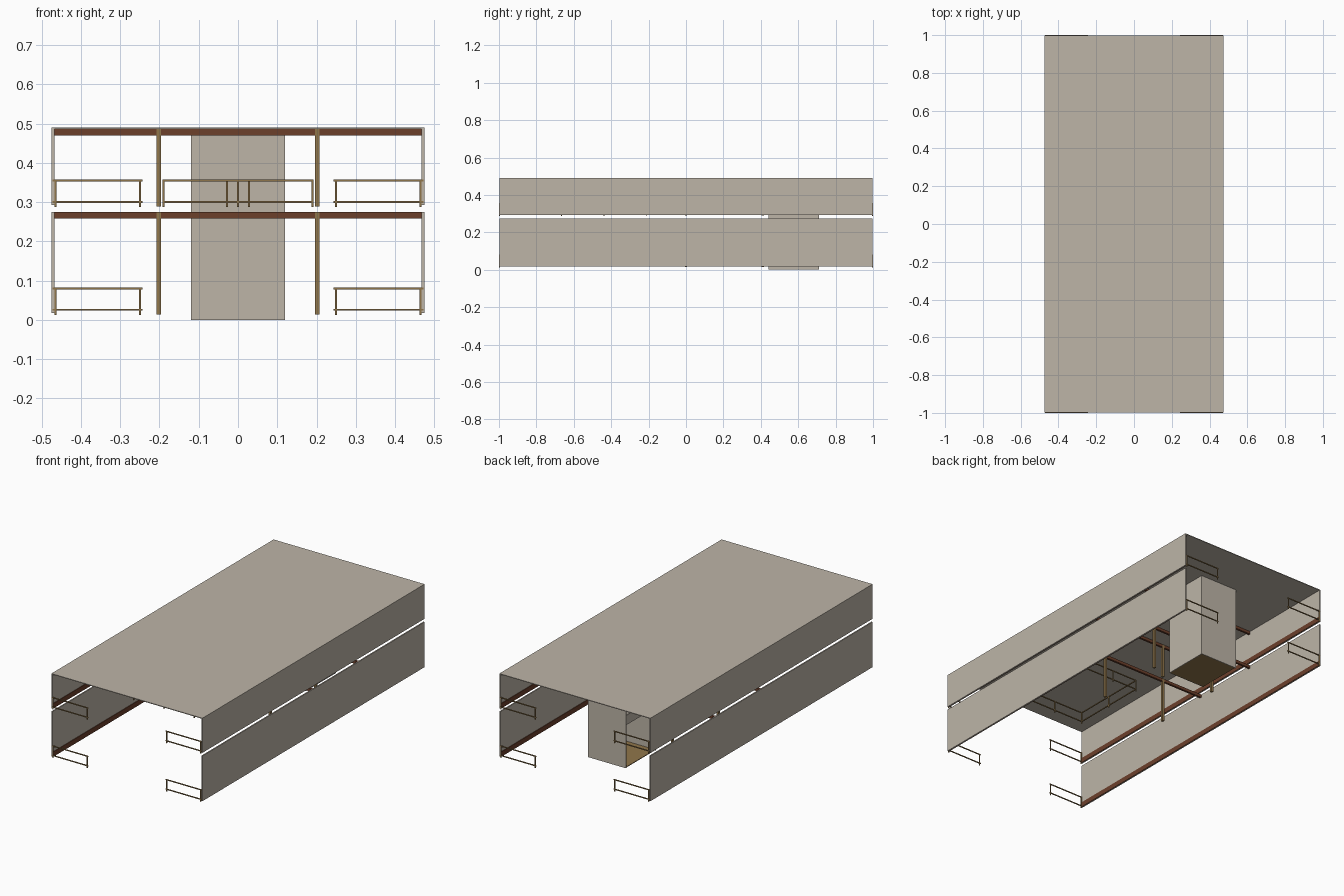
import bpy
import bmesh
from mathutils import Matrix, Vector

if "Cube" in bpy.data.objects:
    bpy.data.objects.remove(bpy.data.objects["Cube"])


def make_material(name, rgb):
    mat = bpy.data.materials.new(name)
    mat.use_nodes = True
    mat.diffuse_color = (*rgb, 1)
    mat.node_tree.nodes["Principled BSDF"].inputs["Base Color"].default_value = (*rgb, 1)
    return mat


plaster = make_material("pale plaster", (0.51, 0.46, 0.39))
timber = make_material("brown timber", (0.15, 0.05, 0.024))
brass = make_material("dull gold", (0.28, 0.18, 0.07))


def build(name, mat, boxes):
    """One object made of boxes, each given by its x, y and z ranges."""
    bm = bmesh.new()
    for xs, ys, zs in boxes:
        ranges = [sorted(r) for r in (xs, ys, zs)]
        mid = Vector([(a + b) / 2 for a, b in ranges])
        size = Vector([b - a for a, b in ranges])
        bmesh.ops.create_cube(bm, size=1, matrix=Matrix.Translation(mid) @ Matrix.Diagonal((*size, 1)))
    mesh = bpy.data.meshes.new(name)
    bm.to_mesh(mesh)
    bm.free()
    mesh.materials.append(mat)
    obj = bpy.data.objects.new(name, mesh)
    bpy.context.collection.objects.link(obj)
    return obj


def around(c, width):
    return (c - width / 2, c + width / 2)


W, L = 0.475, 0.998          # half width and half length
STOREYS = {"lower": (0.018, 0.275), "upper": (0.293, 0.487)}
RAIL = 0.005

# Roof slab
build("roof", plaster, [((-W, W), (-L, L), (0.486, 0.49))])

for level, (low, high) in STOREYS.items():
    for side, s in (("left", 1), ("right", -1)):
        # Long side wall with a timber skirting inside
        build(f"{level}_{side}_wall", plaster,
              [((s * W, s * (W - 0.007)), (-L, L), (low, high))])
        build(f"{level}_{side}_skirting", timber,
              [((s * (W - 0.007), s * (W - 0.010)), (-L + 0.003, L - 0.003), (low, low + 0.028))])

        # Short balustrades at both open ends
        for end, e in (("front", -1), ("back", 1)):
            ys = around(e * 0.9975, RAIL)
            base = low - 0.005
            parts = [((s * 0.243, s * 0.472), ys, around(base + h, RAIL)) for h in (0.013, 0.067)]
            parts += [(around(s * x, RAIL), ys, (base, base + 0.067)) for x in (0.25, 0.465)]
            build(f"{level}_{side}_{end}_balustrade", brass, parts)

    # Cross beams with a pair of columns under each
    for place, y in (("middle", 0), ("rear", 0.41)):
        build(f"{level}_{place}_beam", timber,
              [((-0.468, 0.468), around(y, 0.012), (high - 0.017, high))])
        build(f"{level}_{place}_columns", brass,
              [(around(x, 0.012), around(y, 0.013), (low - 0.004, high)) for x in (-0.202, 0.202)])

# Guard rail round the upper floor opening
X, Y0, Y1 = 0.19, -0.665, -0.21
rails = []
for z in (0.301, 0.355):
    zs = around(z, RAIL)
    rails += [((-X, X), around(y, RAIL), zs) for y in (Y0, Y1)]
    rails += [(around(x, RAIL), (Y0, Y1), zs) for x in (-X, X)]
posts = [(x, y) for x in (-X, X) for y in (Y0, (Y0 + Y1) / 2, Y1)]
posts += [(0, Y0), (-0.028, Y1), (0.028, Y1)]
rails += [(around(x, RAIL), around(y, RAIL), (0.288, 0.355)) for x, y in posts]
build("opening_guard_rail", brass, rails)

# Lift shaft, open on one side at each storey
A, F, B, T = 0.12, 0.44, 0.71, 0.004
TOP = 0.486
build("lift_shaft", plaster, [
    ((-A, A), (F, F + T), (0, TOP)),
    ((-A, A), (B - T, B), (0, TOP)),
    ((A - T, A), (F, B), (0, TOP)),
    ((-A, -A + T), (F, B), (0.245, 0.30)),
])
build("lift_floor", brass, [((-A + T, A - T), (F + T, B - T), (0, T))])
